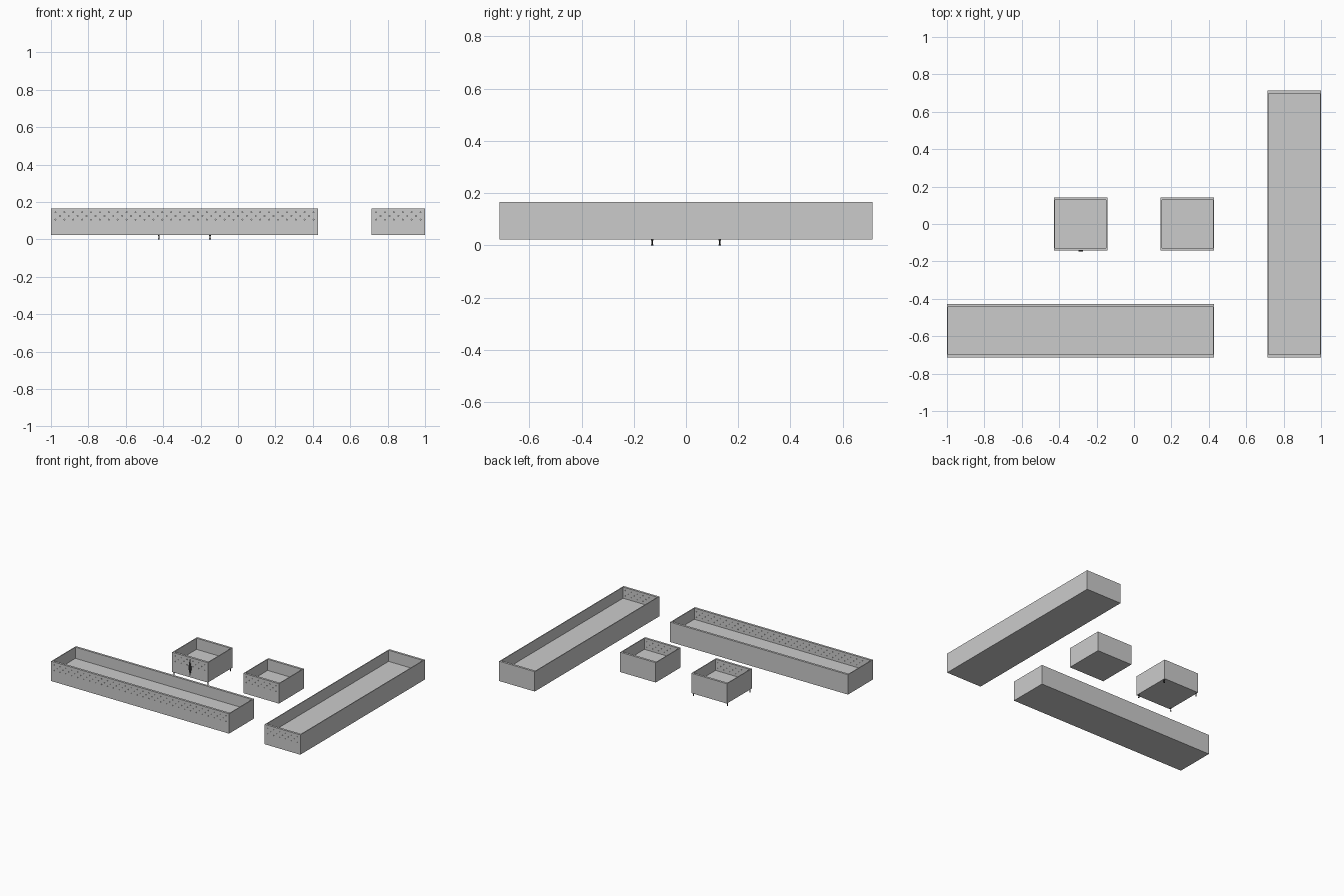
import bpy, bmesh, math
from mathutils import Matrix, Vector

if "Cube" in bpy.data.objects:
    bpy.data.objects.remove(bpy.data.objects["Cube"])

Z0, Z1, FLOOR = 0.022, 0.166, 0.085   # underside, rim, inner floor
TX, TY = 0.006, 0.016                 # side and front/back wall thickness
U = 0.2856                            # one module

black = bpy.data.materials.new("black_metal")
black.diffuse_color = (0.02, 0.02, 0.02, 1)
black.use_nodes = True
black.node_tree.nodes["Principled BSDF"].inputs["Base Color"].default_value = black.diffuse_color


def finish(bm, name, mat=None):
    bmesh.ops.recalc_face_normals(bm, faces=bm.faces)
    me = bpy.data.meshes.new(name)
    bm.to_mesh(me)
    bm.free()
    ob = bpy.data.objects.new(name, me)
    bpy.context.collection.objects.link(ob)
    if mat:
        me.materials.append(mat)
    return ob


def cylinder(bm, pos, r1, r2, depth, rot=Matrix(), seg=12):
    bmesh.ops.create_cone(bm, cap_ends=True, segments=seg, radius1=r1, radius2=r2,
                          depth=depth, matrix=Matrix.Translation(pos) @ rot)


# open box with a raised floor and staggered holes through the front wall
def planter(name, x0, x1, y0, y1):
    bm = bmesh.new()

    def ring(a, b, c, d, z):
        return [bm.verts.new(p) for p in ((a, c, z), (b, c, z), (b, d, z), (a, d, z))]

    outer, inner = (x0, x1, y0, y1), (x0 + TX, x1 - TX, y0 + TY, y1 - TY)
    rings = [ring(*outer, Z0), ring(*outer, Z1), ring(*inner, Z1), ring(*inner, FLOOR)]
    for lo, hi in zip(rings, rings[1:]):
        for i in range(4):
            j = (i + 1) % 4
            bm.faces.new((lo[i], lo[j], hi[j], hi[i]))
    bm.faces.new(rings[0])
    bm.faces.new(rings[-1])
    box = finish(bm, name)

    # hole cutters
    cut = bmesh.new()
    turn = Matrix.Rotation(math.pi / 2, 4, 'X')
    cols = round((x1 - x0) / U) * 6
    step = (x1 - x0) / cols
    for row, z in enumerate((0.105, 0.125, 0.145)):
        for c in range(cols - row % 2):
            x = x0 + step * (c + 0.5 + 0.5 * (row % 2))
            cylinder(cut, Vector((x, y0 + TY / 2, z)), 0.0028, 0.0028, TY * 1.6, turn, 8)
    cutter = finish(cut, name + "_hole_cutter")
    cutter.hide_render = True
    cutter.hide_set(True)
    mod = box.modifiers.new("holes", 'BOOLEAN')
    mod.operation, mod.solver, mod.object = 'DIFFERENCE', 'EXACT', cutter
    return box


planter("square_planter_left", -0.428, -0.428 + U, -0.143, 0.143)
planter("square_planter_right", 0.143, 0.143 + U, -0.143, 0.143)
planter("long_planter_front", -1.0, 0.428, -0.714, -0.714 + U)
planter("long_planter_side", 1 - U, 1.0, -0.714, 0.714)

# levelling feet under the left square planter
for i, x in enumerate((-0.423, -0.150)):
    for j, y in enumerate((-0.129, 0.129)):
        bm = bmesh.new()
        cylinder(bm, Vector((x, y, 0.013)), 0.003, 0.003, 0.020)
        cylinder(bm, Vector((x, y, 0.002)), 0.0045, 0.0045, 0.004)
        cylinder(bm, Vector((x, y, 0.020)), 0.0045, 0.0045, 0.004)
        finish(bm, f"foot_{i}{j}", black)

# slim spindle-shaped fitting on the front of the left square planter
bm = bmesh.new()
profile = ((0.035, 0.003), (0.055, 0.006), (0.085, 0.013), (0.105, 0.011), (0.13, 0.005), (0.15, 0.003))
for (za, ra), (zb, rb) in zip(profile, profile[1:]):
    cylinder(bm, Vector((0, 0, (za + zb) / 2)), ra, rb, zb - za)
bmesh.ops.scale(bm, verts=bm.verts, vec=(1, 0.35, 1))
bmesh.ops.translate(bm, verts=bm.verts, vec=(-0.285, -0.1435, 0))
finish(bm, "front_fitting", black)
